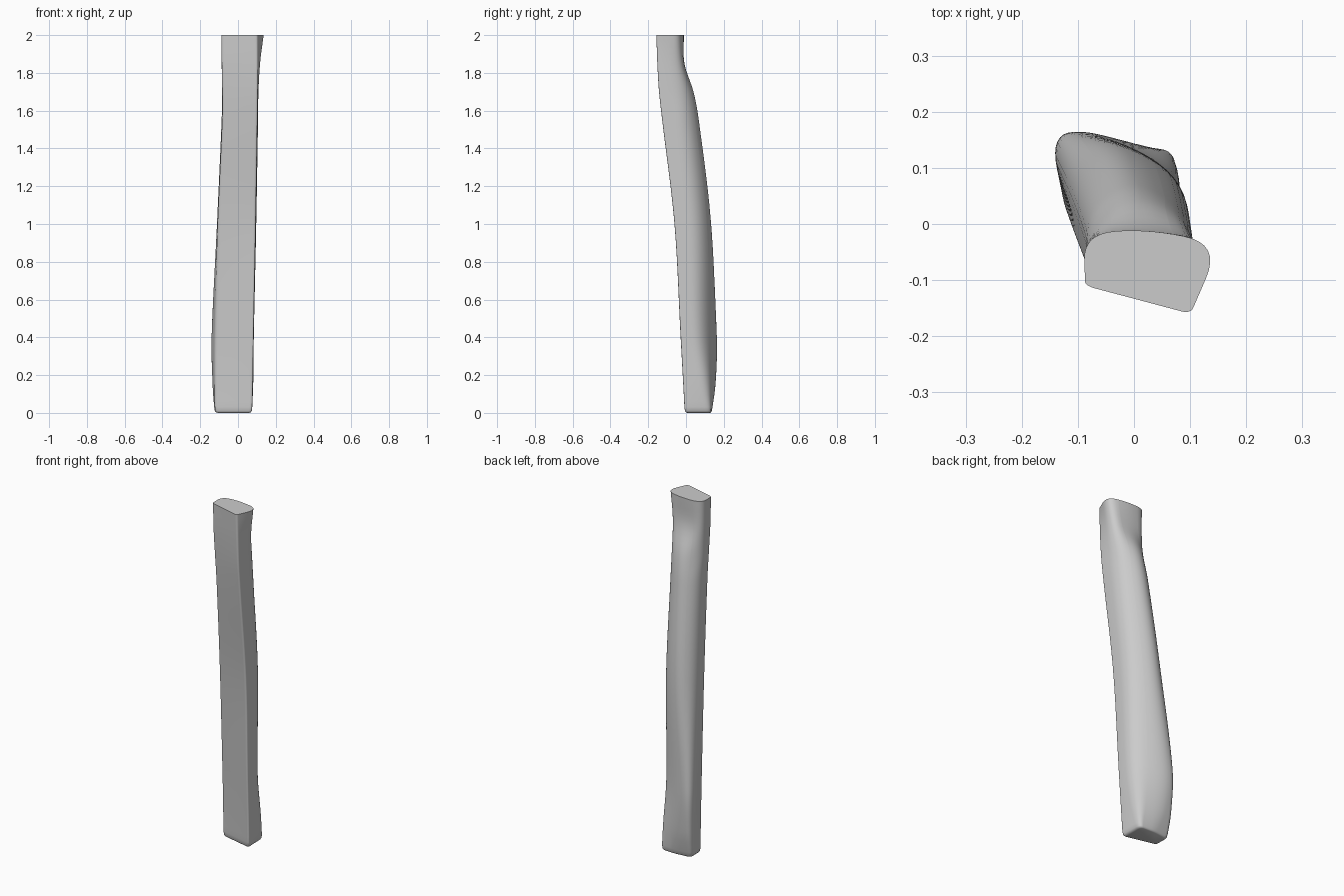
import bpy, bmesh
from mathutils import Vector

cube = bpy.data.objects.get("Cube")
if cube:
    bpy.data.objects.remove(cube)

# Each section: height, softness of the three back corners, then the corners
# front_left, front_right, back_right, back_peak, back_left
SECTIONS = [
    (0.0, .22, (-.122, .036), (.075, -.01), (.072, .133), (-.02, .137), (-.124, .126)),
    (0.15, .38, (-.123, .034), (.078, -.018), (.082, .12), (-.05, .158), (-.14, .152)),
    (0.4, .48, (-.122, .025), (.082, -.032), (.085, .09), (-.06, .166), (-.15, .16)),
    (1.0, .5, (-.107, -.02), (.093, -.064), (.1, .07), (-.03, .15), (-.115, .09)),
    (1.55, .5, (-.083, -.085), (.102, -.129), (.11, .01), (0, .085), (-.09, .02)),
    (1.7, .5, (-.083, -.098), (.104, -.146), (.112, 0), (0, .055), (-.086, -.015)),
    (1.85, .5, (-.086, -.107), (.104, -.155), (.126, -.02), (.01, -.005), (-.087, -.018)),
    (2.0, .5, (-.087, -.11), (.101, -.16), (.155, -.035), (.02, -.008), (-.09, -.018)),
]
FRONT_SOFT = .09
ARC_STEPS = 8


def flatten(section):
    return [section[1]] + [c for corner in section[2:] for c in corner]


def slope(i, k):
    a, b = max(i - 1, 0), min(i + 1, len(SECTIONS) - 1)
    return (VALUES[b][k] - VALUES[a][k]) / (SECTIONS[b][0] - SECTIONS[a][0])


VALUES = [flatten(s) for s in SECTIONS]


def section_at(z):
    """Smoothly blend the section values at height z."""
    i = max(j for j in range(len(SECTIONS) - 1) if SECTIONS[j][0] <= z)
    h = SECTIONS[i + 1][0] - SECTIONS[i][0]
    t = (z - SECTIONS[i][0]) / h
    out = []
    for k in range(len(VALUES[0])):
        p, q = VALUES[i][k], VALUES[i + 1][k]
        m, n = slope(i, k) * h, slope(i + 1, k) * h
        out.append(p + m * t + (3 * (q - p) - 2 * m - n) * t**2
                   + (2 * (p - q) + m + n) * t**3)
    return out


def outline(z):
    """Closed outline with every corner rounded by a quadratic arc."""
    soft, *flat = section_at(z)
    corners = [Vector(pair) for pair in zip(flat[::2], flat[1::2])]
    count = len(corners)
    points = []
    for i, corner in enumerate(corners):
        s = FRONT_SOFT if i < 2 else min(soft, .495)
        start = corner.lerp(corners[i - 1], s)
        end = corner.lerp(corners[(i + 1) % count], s)
        for j in range(ARC_STEPS + 1):
            t = j / ARC_STEPS
            points.append(start.lerp(corner, t).lerp(corner.lerp(end, t), t))
    return points


def ring(bm, z, points, shrink=0):
    centre = sum(points, Vector((0, 0))) / len(points)
    verts = []
    for p in points:
        p = p.lerp(centre, shrink)
        verts.append(bm.verts.new((p.x, p.y, z)))
    return verts


# Loft the shaft: rounded bottom rim, then evenly spaced sections to the flat top
bm = bmesh.new()
rings = [ring(bm, z, outline(z), shrink)
         for z, shrink in ((0, .16), (.003, .07), (.01, .02))]
STEPS = 64
for i in range(1, STEPS + 1):
    z = 2 * i / STEPS
    rings.append(ring(bm, z, outline(z)))
for low, high in zip(rings, rings[1:]):
    for i in range(len(low)):
        bm.faces.new((low[i - 1], low[i], high[i], high[i - 1]))
bm.faces.new(rings[0][::-1])
bm.faces.new(rings[-1])
bmesh.ops.recalc_face_normals(bm, faces=bm.faces[:])
mesh = bpy.data.meshes.new("curved_shaft")
bm.to_mesh(mesh)
bm.free()
shaft = bpy.data.objects.new("curved_shaft", mesh)
bpy.context.collection.objects.link(shaft)

# Plain light grey
grey = bpy.data.materials.new("light_grey")
grey.use_nodes = True
color = (.6, .6, .6, 1)
grey.diffuse_color = color
grey.node_tree.nodes["Principled BSDF"].inputs["Base Color"].default_value = color
mesh.materials.append(grey)

bpy.ops.object.select_all(action="DESELECT")
shaft.select_set(True)
bpy.context.view_layer.objects.active = shaft
bpy.ops.object.shade_smooth_by_angle(angle=.8)
